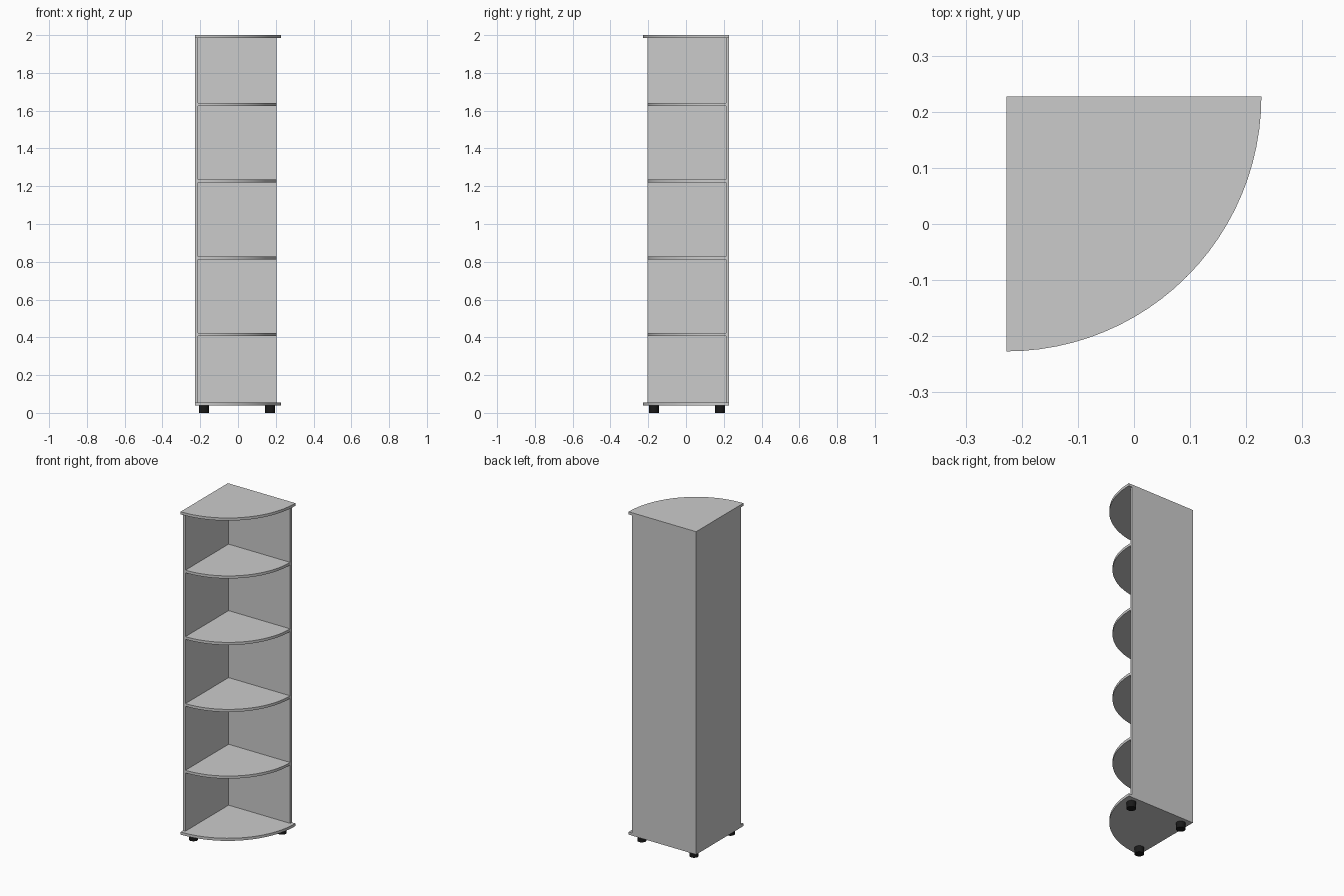
import bpy, bmesh, math

if "Cube" in bpy.data.objects:
    bpy.data.objects.remove(bpy.data.objects["Cube"])

H = 0.227          # half footprint
T = 0.016          # board thickness
END = 0.203        # free edge of the side panels


def box(name, lo, hi):
    bpy.ops.mesh.primitive_cube_add(size=1, location=[(a + b) / 2 for a, b in zip(lo, hi)])
    ob = bpy.context.object
    ob.name = name
    ob.scale = [b - a for a, b in zip(lo, hi)]
    bpy.ops.object.transform_apply(location=False, rotation=False, scale=True)


def quarter_board(name, corner, radius, z, segments=24):
    """Quarter-disc board with its square corner at (-corner, corner)."""
    bm = bmesh.new()
    verts = [bm.verts.new((-corner, corner, z))]
    for i in range(segments + 1):
        a = -math.pi / 2 + i / segments * math.pi / 2
        verts.append(bm.verts.new((-corner + radius * math.cos(a),
                                   corner + radius * math.sin(a), z)))
    face = bm.faces.new(verts)
    top = bmesh.ops.extrude_face_region(bm, geom=[face])["geom"]
    bmesh.ops.translate(bm, vec=(0, 0, T),
                        verts=[g for g in top if isinstance(g, bmesh.types.BMVert)])
    bmesh.ops.recalc_face_normals(bm, faces=bm.faces)
    me = bpy.data.meshes.new(name)
    bm.to_mesh(me)
    bm.free()
    ob = bpy.data.objects.new(name, me)
    bpy.context.collection.objects.link(ob)
    bpy.ops.object.select_all(action='DESELECT')
    ob.select_set(True)
    bpy.context.view_layer.objects.active = ob
    bpy.ops.object.shade_smooth_by_angle(angle=math.radians(30))


# Top and base boards
quarter_board("base_board", H, 2 * H, 0.038)
quarter_board("top_board", H, 2 * H, 2 - T)

# Two upright panels meeting in the corner
z0, z1 = 0.038 + T, 2 - T
box("back_panel", (-H + T, H - T, z0), (END, H, z1))
box("left_panel", (-H, -END, z0), (-H + T, H, z1))

# Inner shelves
for i, z in enumerate((0.408, 0.813, 1.22, 1.624)):
    quarter_board(f"shelf_{i + 1}", H - T, END + H - T, z)

# Black feet
black = bpy.data.materials.new("black_plastic")
black.diffuse_color = (0.01, 0.01, 0.01, 1)
black.use_nodes = True
black.node_tree.nodes["Principled BSDF"].inputs["Base Color"].default_value = black.diffuse_color
for name, x, y in (("corner_foot", -0.18, 0.18),
                   ("right_foot", 0.17, 0.18),
                   ("front_foot", -0.18, -0.17)):
    bpy.ops.mesh.primitive_cylinder_add(vertices=24, radius=0.026, depth=0.038,
                                        location=(x, y, 0.019))
    foot = bpy.context.object
    foot.name = name
    foot.data.materials.append(black)
    bpy.ops.object.shade_smooth_by_angle(angle=math.radians(30))
